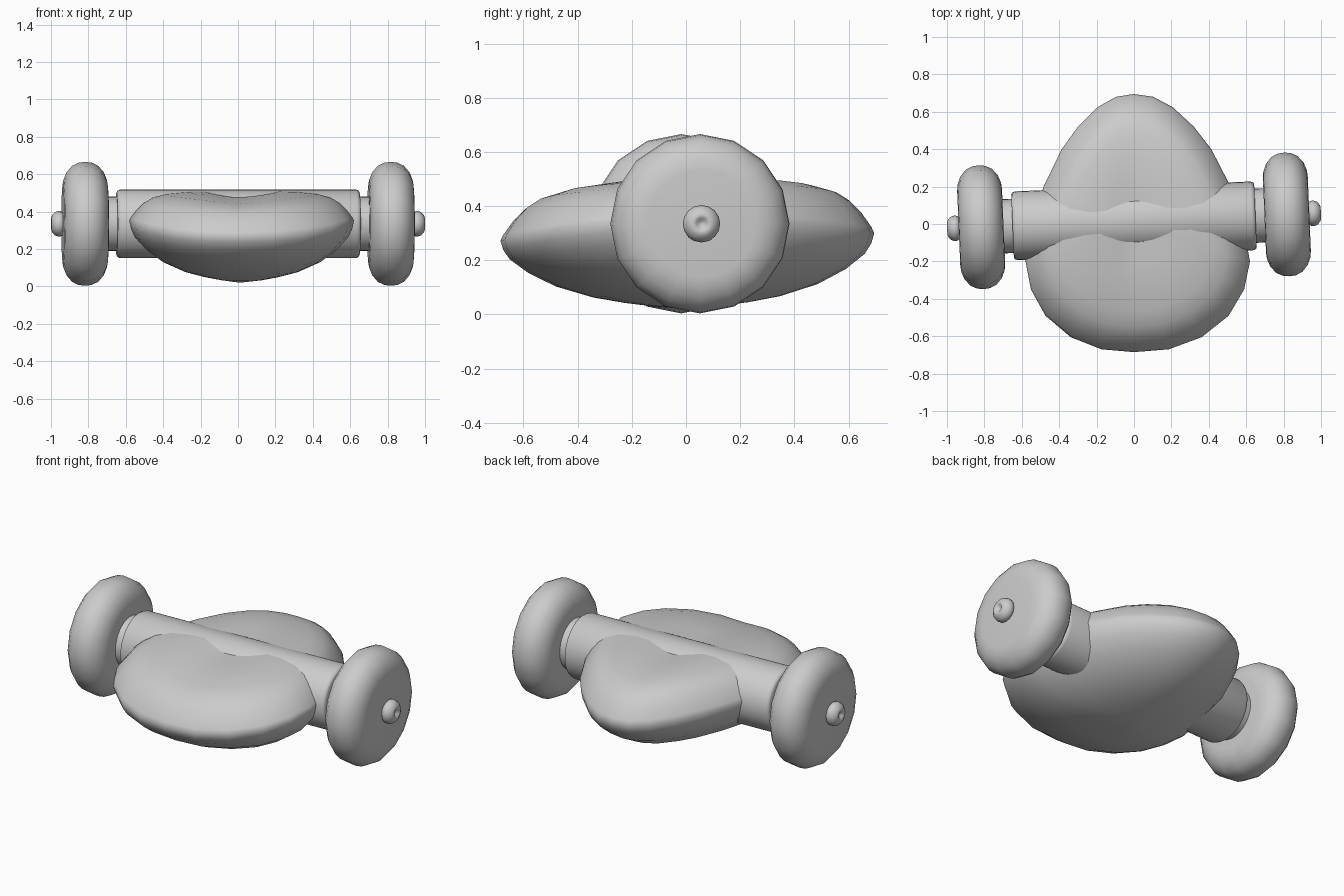
import bpy, bmesh, math
from mathutils import Matrix

if "Cube" in bpy.data.objects:
    bpy.data.objects.remove(bpy.data.objects["Cube"])

AXLE = Matrix.Translation((0, 0.017, 0.335)) @ Matrix.Rotation(math.radians(2.4), 4, 'Z')


def finish(name, bm, angle):
    bmesh.ops.recalc_face_normals(bm, faces=bm.faces)
    me = bpy.data.meshes.new(name)
    bm.to_mesh(me)
    bm.free()
    ob = bpy.data.objects.new(name, me)
    bpy.context.collection.objects.link(ob)
    bpy.ops.object.select_all(action='DESELECT')
    ob.select_set(True)
    bpy.context.view_layer.objects.active = ob
    bpy.ops.object.shade_smooth_by_angle(angle=math.radians(angle))
    return ob


def skin(bm, rings):
    # bridge rings of vertices; a one-vertex ring is a pole
    for a, b in zip(rings, rings[1:]):
        n = max(len(a), len(b))
        for i in range(n):
            j = (i + 1) % n
            if len(a) == 1:
                bm.faces.new((a[0], b[j], b[i]))
            elif len(b) == 1:
                bm.faces.new((a[i], a[j], b[0]))
            else:
                bm.faces.new((a[i], a[j], b[j], b[i]))


def lathe(name, profile, n, side=1, angle=50):
    # profile of (x, radius) turned around the axle line
    bm = bmesh.new()
    rings = []
    for x, r in profile:
        if r == 0:
            rings.append([bm.verts.new((side * x, 0, 0))])
        else:
            rings.append([bm.verts.new((side * x, r * math.cos(2 * math.pi * k / n),
                                        r * math.sin(2 * math.pi * k / n))) for k in range(n)])
    skin(bm, rings)
    bmesh.ops.transform(bm, matrix=AXLE, verts=bm.verts)
    return finish(name, bm, angle)


# axle: thick sleeve and thinner shaft
lathe("axle_sleeve", [(-.65, 0), (-.65, .168), (-.645, .178), (-.63, .184),
                      (.63, .184), (.645, .178), (.65, .168), (.65, 0)], 32)
lathe("axle_shaft", [(-.75, 0), (-.75, .145), (.75, .145), (.75, 0)], 32)

# wheels with rounded tyres, and dimpled hub caps
half = [(.12, .2), (.116, .235), (.1, .275), (.07, .31), (.035, .327), (0, .331)]
tyre = half + [(-x, r) for x, r in reversed(half[:-1])]
wheel = [(.818 + x, r) for x, r in [(.12, 0)] + tyre + [(-.12, 0)]]
cap = [(.93, 0), (.93, .05), (.945, .066), (.96, .069), (.98, .062),
       (.995, .045), (1.0, .032), (.996, .022), (.985, .012), (.982, 0)]
for side, label in ((-1, "left"), (1, "right")):
    lathe(label + "_wheel", wheel, 16, side)
    lathe(label + "_hub_cap", cap, 16, side, 70)

# body: egg-shaped outline, layered from bottom pole over the rim to the top
right = [(0, -.685), (.18, -.67), (.35, -.605), (.49, -.49), (.57, -.35), (.6, -.2),
         (.565, 0), (.5, .2), (.4, .4), (.31, .52), (.2, .625), (.1, .68), (0, .695)]
outline = right + [(-x, y) for x, y in reversed(right[1:-1])]
lower = [(.18, .04), (.33, .09), (.5, .17), (.7, .33), (.85, .53), (.95, .73), (.985, .87), (1, 1)]
upper = [(.985, .12), (.93, .4), (.87, .62), (.8, .78), (.68, .9), (.5, .96), (.33, 1), (.16, .96)]


def rim_z(y):
    end = .27 if y < 0 else .30
    return end + (.36 - end) * max(0, 1 - (abs(y) / .69) ** 2)


def top_z(x, y):
    dip = .025 * math.exp(-(x / .17) ** 2)
    slope = .035 * min(1, max(0, -y / .5))
    return .518 - dip - slope


bm = bmesh.new()
rings = [[bm.verts.new((.01, 0, .02))]]
for s, f in lower:
    rings.append([bm.verts.new((x * s + .02 * abs(x) / .6, y * s, .02 + (rim_z(y) - .02) * f))
                  for x, y in outline])
for s, f in upper:
    rings.append([bm.verts.new((x * s + .02 * abs(x) / .6, y * s,
                                rim_z(y) + (top_z(x * s, y * s) - rim_z(y)) * f))
                  for x, y in outline])
rings.append([bm.verts.new((.01, 0, .488))])
skin(bm, rings)
finish("body_shell", bm, 60)
